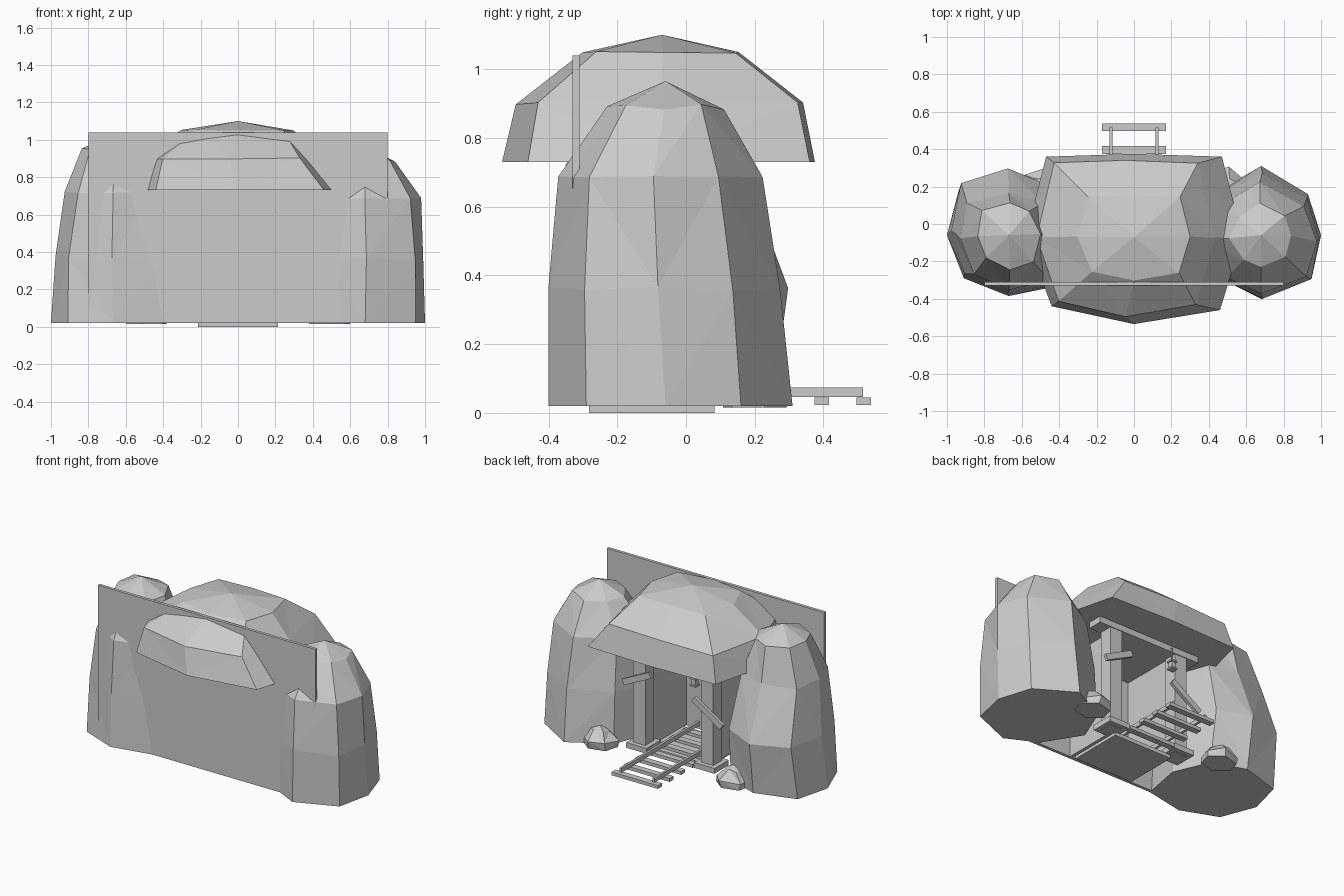
import bpy
import bmesh
import math
import random
from mathutils import Matrix

random.seed(4)
cube = bpy.data.objects.get("Cube")
if cube:
    bpy.data.objects.remove(cube)

stone = bpy.data.materials.new("plain_grey")
stone.use_nodes = True
GREY = (0.6, 0.6, 0.6, 1)
stone.diffuse_color = GREY
stone.node_tree.nodes["Principled BSDF"].inputs["Base Color"].default_value = GREY


def finish(name, bm):
    bmesh.ops.recalc_face_normals(bm, faces=bm.faces[:])
    mesh = bpy.data.meshes.new(name)
    bm.to_mesh(mesh)
    bm.free()
    mesh.materials.append(stone)
    obj = bpy.data.objects.new(name, mesh)
    bpy.context.collection.objects.link(obj)
    return obj


def box(name, center, size, tilt=0):
    bm = bmesh.new()
    mat = (Matrix.Translation(center) @ Matrix.Rotation(tilt, 4, 'Y')
           @ Matrix.Diagonal((*size, 1)))
    bmesh.ops.create_cube(bm, size=1, matrix=mat)
    return finish(name, bm)


def boulder(name, center, outline, rings, top, jitter=0.008):
    """Faceted rock: outline scaled and shifted at each (z, sx, sy, dx, dy) ring, with a peak."""
    bm = bmesh.new()
    cx, cy = center
    loops = []
    for i, (z, sx, sy, dx, dy) in enumerate(rings):
        j = jitter if i else 0
        loops.append([bm.verts.new((cx + x * sx + dx + random.uniform(-j, j),
                                    cy + y * sy + dy + random.uniform(-j, j),
                                    z + random.uniform(-j, j))) for x, y in outline])
    n = len(outline)
    bm.faces.new(loops[0])
    for low, high in zip(loops, loops[1:]):
        for k in range(n):
            m = (k + 1) % n
            a, b, c, d = low[k], low[m], high[m], high[k]
            if k % 2:
                a, b, c, d = b, c, d, a
            bm.faces.new((a, b, c))
            bm.faces.new((a, c, d))
    peak = bm.verts.new((cx, cy, top))
    for k in range(n):
        bm.faces.new((loops[-1][k], loops[-1][(k + 1) % n], peak))
    return finish(name, bm)


# Large boulders flanking the entrance
boulder("left_boulder", (0.68, -0.06),
        [(0, .37), (.25, .22), (.32, 0), (.27, -.23), (0, -.34),
         (-.2, -.24), (-.35, 0), (-.26, .22)],
        [(.02, 1, 1, 0, 0), (.36, .97, .96, 0, -.015),
         (.69, .91, .84, 0, -.03), (.89, .49, .49, 0, -.01)], .965)
boulder("right_boulder", (-0.67, -0.06),
        [(0, .31), (.22, .23), (.32, 0), (.27, -.27), (0, -.325),
         (-.24, -.23), (-.33, 0), (-.27, .23)],
        [(.02, 1, 1, 0, 0), (.37, .95, 1.06, 0, .03),
         (.72, .8, .83, 0, -.025), (.95, .52, .55, 0, 0)], 1.03)

# Overhanging roof rock
boulder("roof_rock", (0, -0.07),
        [(0, .445), (.47, .43), (.58, 0), (.46, -.39), (0, -.465),
         (-.44, -.37), (-.58, 0), (-.47, .43)],
        [(.73, 1, 1, 0, 0), (.9, .82, .92, -.045, 0), (1.05, .52, .5, 0, 0)], 1.1, 0.004)

# Small loose rocks
for side, label in ((1, "left"), (-1, "right")):
    hexagon = [(.12 * math.cos(a), .1 * math.sin(a))
               for a in (k * math.tau / 6 + .3 for k in range(6))]
    boulder(label + "_small_rock", (side * .49, .2), hexagon,
            [(.015, .95, .95, 0, 0), (.06, 1, 1, 0, 0), (.115, .5, .5, 0, 0)], .14, 0.01)

# Backing wall and tunnel lining
box("backing_wall", (0, -.32, .53), (1.6, .02, 1.02))
box("tunnel_floor", (0, -.1, .0125), (.43, .365, .025))
box("tunnel_ceiling", (0, -.12, .7), (.46, .38, .02))

# Timber frame with footings and tunnel side walls
for side, label in ((1, "left"), (-1, "right")):
    box(label + "_tunnel_wall", (side * .225, -.12, .365), (.02, .38, .69))
    box(label + "_post", (side * .25, .09, .38), (.09, .09, .72))
    box(label + "_footing", (side * .25, .09, .04), (.15, .15, .035))
box("lintel", (0, .09, .735), (.76, .1, .09))

# Loose planks nailed to the posts
box("left_plank", (.25, .155, .5), (.22, .02, .04), math.radians(26))
box("right_plank", (-.27, .155, .41), (.25, .02, .04), math.radians(-33))

# Hanging lantern
box("lantern_hook", (-.17, .15, .665), (.008, .008, .09))
box("lantern_cap", (-.17, .15, .615), (.045, .045, .01))
box("lantern_body", (-.17, .15, .59), (.03, .03, .04))
box("lantern_base", (-.17, .15, .567), (.045, .045, .01))

# Rail track
for side, label in ((1, "left"), (-1, "right")):
    box(label + "_rail", (side * .122, .105, .06), (.016, .82, .028))
for k in range(7):
    box("sleeper", (0, .517 - k * .122, .034), (.34, .042, .022))
